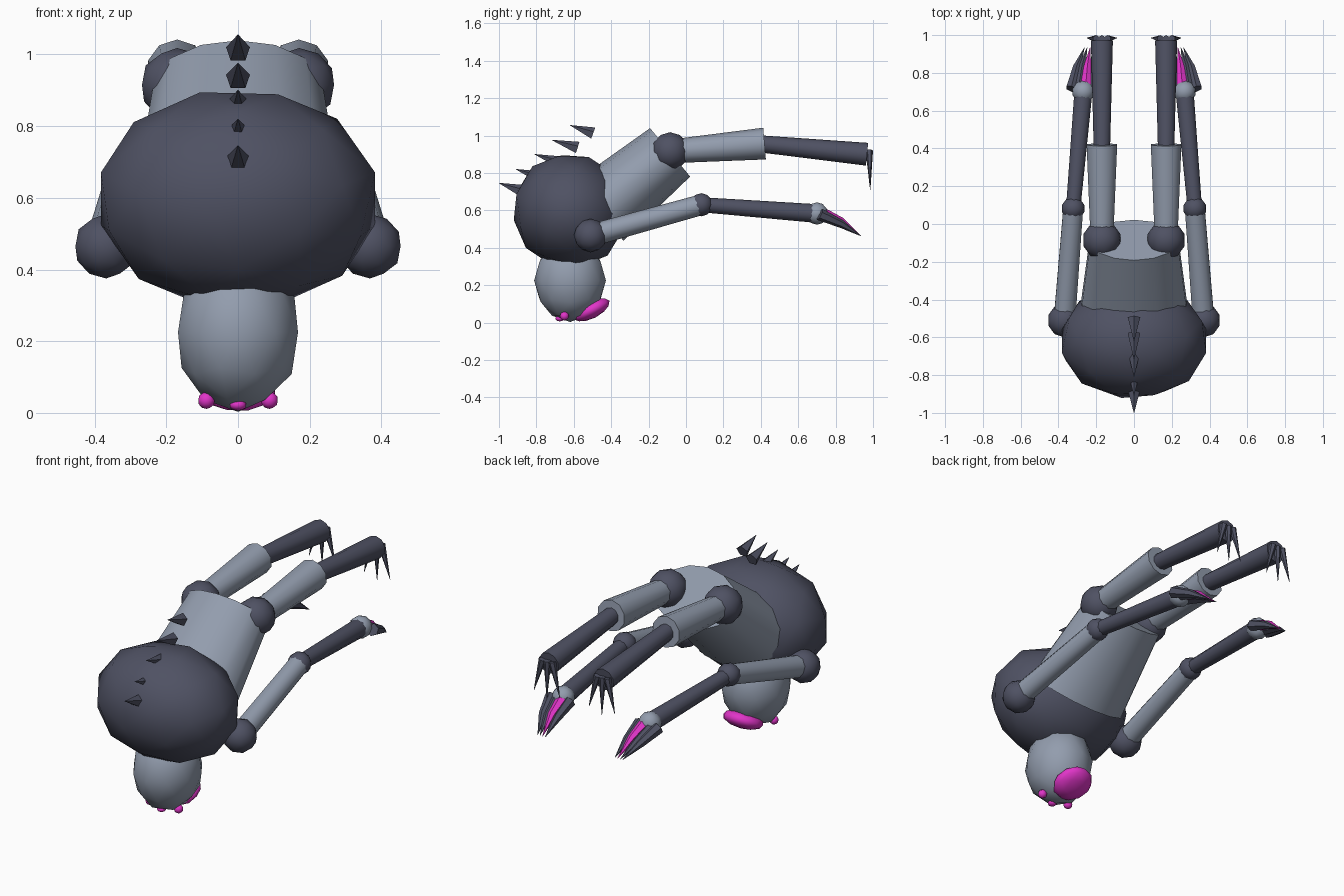
import bpy, bmesh, math
from mathutils import Vector, Matrix

if "Cube" in bpy.data.objects:
    bpy.data.objects.remove(bpy.data.objects["Cube"])


def material(name, rgb):
    m = bpy.data.materials.new(name)
    m.diffuse_color = (*rgb, 1)
    m.use_nodes = True
    m.node_tree.nodes["Principled BSDF"].inputs["Base Color"].default_value = m.diffuse_color
    return m


DARK = material("dark slate", (0.078, 0.083, 0.125))
GREY = material("blue grey", (0.29, 0.335, 0.42))
PINK = material("hot pink", (0.75, 0.035, 0.58))


def finish(name, bm, mat, angle):
    bmesh.ops.recalc_face_normals(bm, faces=bm.faces[:])
    mesh = bpy.data.meshes.new(name)
    bm.to_mesh(mesh)
    bm.free()
    mesh.materials.append(mat)
    ob = bpy.data.objects.new(name, mesh)
    bpy.context.collection.objects.link(ob)
    if angle:
        bpy.ops.object.select_all(action='DESELECT')
        ob.select_set(True)
        bpy.context.view_layer.objects.active = ob
        bpy.ops.object.shade_smooth_by_angle(angle=math.radians(angle))
    return ob


def ball(name, loc, size, mat, tilt=0, level=2):
    """Low-poly ellipsoid, tilted about x."""
    bm = bmesh.new()
    bmesh.ops.create_icosphere(bm, subdivisions=level, radius=1)
    size = (size,) * 3 if isinstance(size, float) else size
    bm.transform(Matrix.Translation(loc)
                 @ Matrix.Rotation(math.radians(tilt), 4, 'X')
                 @ Matrix.Diagonal((*size, 1)))
    return finish(name, bm, mat, 60)


def tube(name, points, radii, mat, sides=10, wide=1.0, angle=50):
    """Capped tapering tube through points; wide stretches it sideways."""
    pts = [Vector(p) for p in points]
    d = (pts[-1] - pts[0]).normalized()
    u = Vector((1, 0, 0))
    u = (u - d * u.dot(d)).normalized()
    v = d.cross(u)
    bm = bmesh.new()
    rings = []
    for p, r in zip(pts, radii):
        ring = []
        for i in range(sides):
            a = math.pi / 2 + math.tau * i / sides
            ring.append(bm.verts.new(p + u * (r * wide * math.cos(a)) + v * (r * math.sin(a))))
        rings.append(ring)
    for a, b in zip(rings, rings[1:]):
        for i in range(sides):
            j = (i + 1) % sides
            bm.faces.new((a[i], a[j], b[j], b[i]))
    bm.faces.new(rings[0])
    bm.faces.new(rings[-1])
    return finish(name, bm, mat, angle)


# Body
ball("chest", (0, -0.62, 0.597), (0.402, 0.312, 0.308), DARK, tilt=-50)
tube("torso", [(0, -0.465, 0.595), (0, -0.085, 0.91)], [0.205, 0.168], GREY,
     sides=14, wide=1.42)

# Hanging head with mouth and three eyes
ball("head", (0, -0.62, 0.225), (0.176, 0.192, 0.222), GREY)
ball("mouth", (0, -0.505, 0.068), (0.108, 0.108, 0.046), PINK, tilt=27)
ball("middle_eye", (0, -0.675, 0.022), (0.024, 0.024, 0.016), PINK)

# Row of back spikes: (base y, base z), (tip y, tip z)
for i, (b, t) in enumerate([((-0.497, 1.01), (-0.62, 1.055)),
                            ((-0.58, 0.933), (-0.717, 0.976)),
                            ((-0.675, 0.855), (-0.81, 0.90)),
                            ((-0.78, 0.775), (-0.91, 0.82)),
                            ((-0.88, 0.703), (-1.0, 0.746))]):
    tube(f"back_spike_{i + 1}", [(0, *b), (0, *t)], [0.035, 0.001], DARK,
         sides=5, angle=0)

for s, side in ((1, "right"), (-1, "left")):
    ball(f"{side}_eye", (s * 0.088, -0.65, 0.035), 0.024, PINK)

    # Arm
    shoulder = (s * 0.368, -0.51, 0.465)
    elbow = (s * 0.322, 0.082, 0.63)
    wrist = (s * 0.268, 0.70, 0.583)
    ball(f"{side}_shoulder", shoulder, 0.09, DARK)
    tube(f"{side}_upper_arm", [shoulder, elbow], [0.06, 0.055], GREY)
    ball(f"{side}_elbow", elbow, 0.062, DARK)
    tube(f"{side}_forearm", [elbow, wrist], [0.04, 0.05], DARK)
    ball(f"{side}_wrist", wrist, 0.06, GREY)

    # Curved hand claws, one of them pink
    for i, (bx, tx, mat) in enumerate([(0.33, 0.262, DARK), (0.293, 0.248, DARK),
                                       (0.256, 0.232, PINK), (0.22, 0.215, DARK)]):
        up = 0.012 if mat is PINK else 0
        mx = bx * 0.6 + tx * 0.4
        tube(f"{side}_hand_claw_{i + 1}",
             [(s * bx, 0.715, 0.578 + up), (s * mx, 0.83, 0.528 + up), (s * tx, 0.935, 0.463)],
             [0.033, 0.022, 0.001], mat, sides=6)

    # Leg
    x = s * 0.17
    hip, knee, ankle = (x, -0.085, 0.915), (x, 0.42, 0.957), (x, 0.968, 0.9)
    ball(f"{side}_hip", hip, 0.103, DARK)
    tube(f"{side}_thigh", [hip, knee], [0.063, 0.085], GREY)
    tube(f"{side}_shin", [(x, 0.38, 0.957), ankle], [0.045, 0.061], DARK)

    # Foot claws fanned downwards
    for i, k in enumerate((-1, 0, 1)):
        tube(f"{side}_foot_claw_{i + 1}",
             [(x + k * 0.03, 0.98, 0.92), (x + k * 0.08, 0.985, 0.735 if k else 0.71)],
             [0.02, 0.001], DARK, sides=6)
